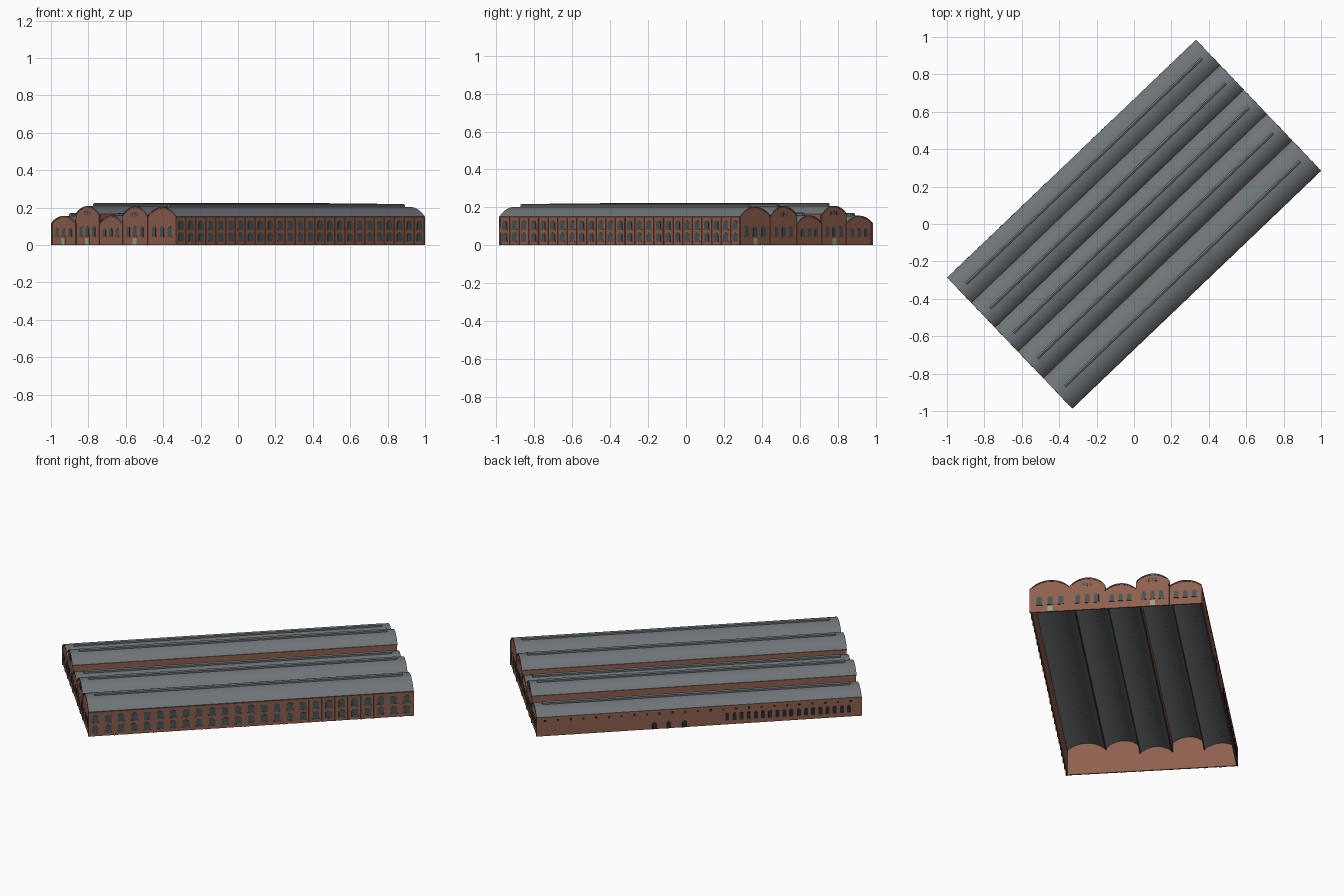
import bpy, bmesh, math
from mathutils import Vector, Matrix

if "Cube" in bpy.data.objects:
    bpy.data.objects.remove(bpy.data.objects["Cube"])

L, W = 1.836, 0.966
ROT = Matrix.Rotation(math.radians(43.7), 4, 'Z')
# bay boundaries across the width, then eave and ridge heights of each vault
EDGES = [0, .187, .368, .548, .742, W]
EAVES = [.117, .165, .115, .157, .152]
RIDGES = [.156, .208, .157, .206, .203]


def material(name, rgb):
    m = bpy.data.materials.new(name)
    m.diffuse_color = (*rgb, 1)
    m.use_nodes = True
    m.node_tree.nodes["Principled BSDF"].inputs["Base Color"].default_value = m.diffuse_color
    return m


BRICK = material("brick", (.27, .115, .075))
TRIM = material("dark_brick", (.17, .07, .05))
ROOF = material("roof_metal", (.16, .18, .19))
GLASS = material("glass", (.06, .09, .10))
DARK = material("dark_opening", (.02, .022, .025))
DOOR = material("door_paint", (.33, .37, .22))

# each wall plane: origin, direction along the wall, outward direction
FRONT = (Vector((-L/2, W/2, 0)), Vector((0, -1, 0)), Vector((-1, 0, 0)))
REAR = (Vector((L/2, W/2, 0)), Vector((0, -1, 0)), Vector((1, 0, 0)))
LONG_A = (Vector((-L/2, -W/2, 0)), Vector((1, 0, 0)), Vector((0, -1, 0)))
LONG_B = (Vector((-L/2, W/2, 0)), Vector((1, 0, 0)), Vector((0, 1, 0)))


def prisms(name, outlines, frame, d0, d1, mat, smooth=False):
    """Extrude 2D outlines (along wall, height) from depth d0 to d1."""
    o, s, n = frame
    bm = bmesh.new()
    for pts in outlines:
        a, b = [[bm.verts.new(o + s*p + n*d + Vector((0, 0, z))) for p, z in pts]
                for d in (d0, d1)]
        bm.faces.new(a)
        bm.faces.new(b[::-1])
        for i in range(len(pts)):
            j = (i + 1) % len(pts)
            bm.faces.new((a[j], a[i], b[i], b[j]))
    bmesh.ops.recalc_face_normals(bm, faces=bm.faces[:])
    me = bpy.data.meshes.new(name)
    bm.to_mesh(me)
    bm.free()
    me.materials.append(mat)
    ob = bpy.data.objects.new(name, me)
    ob.matrix_world = ROT
    bpy.context.collection.objects.link(ob)
    if smooth:
        bpy.ops.object.select_all(action='DESELECT')
        ob.select_set(True)
        bpy.context.view_layer.objects.active = ob
        bpy.ops.object.shade_smooth_by_angle(angle=math.radians(30))
    return ob


def rect(a, b, z0, z1):
    return [(a, z0), (b, z0), (b, z1), (a, z1)]


def arc(a, b, z0, rise, n=14):
    half = (b - a) / 2
    r = (half**2 + rise**2) / (2*rise)
    t = math.asin(half / r)
    return [((a + b)/2 + r*math.sin(-t + 2*t*i/n), z0 + rise - r + r*math.cos(-t + 2*t*i/n))
            for i in range(n + 1)]


def arched(c, w, z0, z1):
    """Window outline with a shallow arched head."""
    return [(c - w/2, z0)] + arc(c - w/2, c + w/2, z1 - w*.3, w*.3, 6) + [(c + w/2, z0)]


bays = list(zip(EDGES, EDGES[1:], EAVES, RIDGES))

# barrel vault roofs and ridge skylights
for i, (a, b, e, r) in enumerate(bays, 1):
    outer = arc(a, b, e, r - e)
    inner = arc(a + .003, b - .003, e, r - e - .003)
    prisms(f"vault_roof_{i}", [outer + inner[::-1]], FRONT, 0, -L, ROOF, True)
    c = (a + b) / 2
    prisms(f"ridge_skylight_{i}",
           [[(c - .009, r - .004), (c + .009, r - .004), (c + .009, r + .010),
             (c, r + .015), (c - .009, r + .010)]],
           FRONT, -.05, -L + .045, ROOF)

# brick upstands where neighbouring eaves differ in height
for i in range(4):
    lo, hi = sorted(EAVES[i:i + 2])
    w = EDGES[i + 1]
    prisms(f"valley_wall_{i + 1}", [rect(w - .003, w + .003, lo - .004, hi)],
           FRONT, -.008, -L + .008, BRICK)

# gable walls: one scalloped outline for each end
for label, frame, doors in (("front", FRONT, (0, 1, 3)), ("rear", REAR, (1, 4))):
    top = []
    for a, b, e, r in bays:
        top += arc(a + .001, b - .001, e - .001, r - e - .005)
    prisms(f"{label}_gable_wall", [[(0, 0)] + top + [(W, 0)]], frame, -.008, -.001, BRICK)
    panes, sills, leaves, piers, rims = [], [], [], [], []
    for i, (a, b, e, r) in enumerate(bays):
        c, bw = (a + b)/2, b - a
        for k in (-1, 0, 1):
            x = c + k*bw*.27
            panes.append(arched(x, bw*.13, .047, .098 if e > .13 else .088))
            sills.append(rect(x - bw*.08, x + bw*.08, .043, .047))
        if i in (1, 3):
            panes += [arched(c + k*.02, .011, e - .005, e + .017) for k in (-1, 0, 1)]
        if i in doors:
            leaves.append(rect(c - .014, c + .014, 0, .037))
        up, dn = arc(a, b, e, r - e - .002), arc(a, b, e - .006, r - e - .003)
        rims.append(up + dn[::-1])
    for i, w in enumerate(EDGES):
        h = min(EAVES[max(i - 1, 0)], EAVES[min(i, 4)])
        x = min(max(w, .004), W - .004)
        piers.append(rect(x - .004, x + .004, 0, h))
    prisms(f"{label}_windows", panes, frame, -.002, .001, GLASS)
    prisms(f"{label}_window_sills", sills, frame, -.002, .003, TRIM)
    prisms(f"{label}_doors", leaves, frame, -.002, .002, DOOR)
    prisms(f"{label}_piers", piers, frame, -.002, .003, BRICK)
    prisms(f"{label}_gable_rims", rims, frame, -.003, .002, TRIM)

# long wall with pilasters and two rows of arched windows
N = 25
step = L / N
prisms("long_wall", [rect(0, L, 0, EAVES[4])], LONG_A, -.008, -.001, BRICK)
prisms("long_wall_pilasters",
       [rect(max(0, i*step - .004), min(L, i*step + .004), 0, .146) for i in range(N + 1)],
       LONG_A, -.002, .003, BRICK)
prisms("long_wall_cornice", [rect(0, L, .143, .152)], LONG_A, -.002, .003, TRIM)
prisms("long_wall_windows",
       [arched((i + .5)*step, .036, z0, z1) for i in range(N)
        for z0, z1 in ((.022, .066), (.085, .130))], LONG_A, -.002, .001, GLASS)
prisms("long_wall_sills",
       [rect((i + .5)*step - .022, (i + .5)*step + .022, z - .004, z) for i in range(N)
        for z in (.022, .085)], LONG_A, -.002, .002, TRIM)

# plain long wall with small vents, tall openings and a few doors
prisms("plain_wall", [rect(0, L, 0, EAVES[0])], LONG_B, -.008, -.001, BRICK)
prisms("plain_wall_vents",
       [rect(.06 + i*.072 - .006, .06 + i*.072 + .006, .088, .100) for i in range(25)],
       LONG_B, -.002, .001, DARK)
prisms("plain_wall_openings",
       [arched(.07 + i*.0405, .022, .025, .070) for i in range(18)],
       LONG_B, -.002, .001, DARK)
prisms("plain_wall_doors",
       [arched(x, .026, 0, .040) for x in (1.0, 1.09, 1.17)], LONG_B, -.002, .001, DARK)
